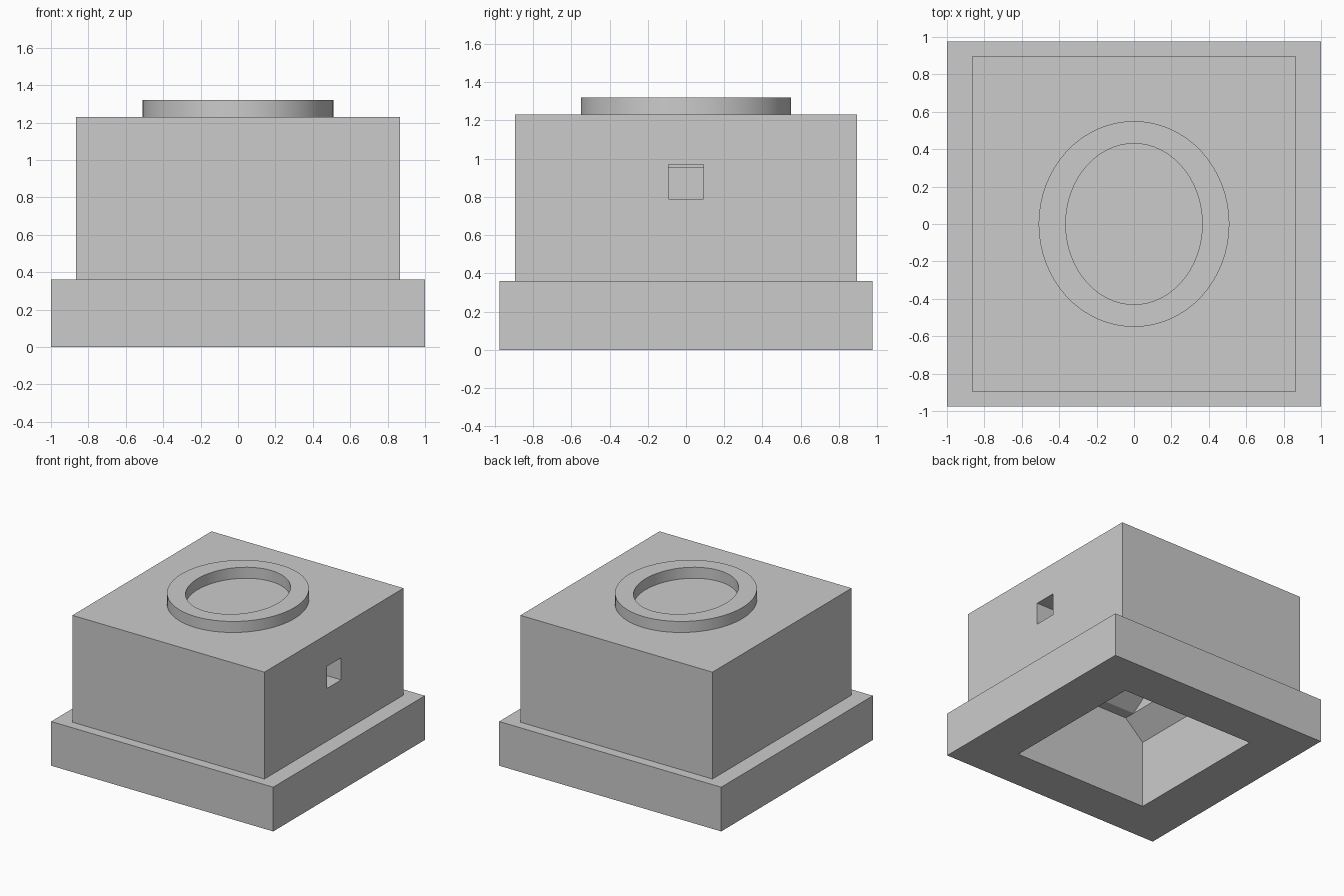
import bpy, bmesh, math
from mathutils import Vector

if "Cube" in bpy.data.objects:
    bpy.data.objects.remove(bpy.data.objects["Cube"])

grey = bpy.data.materials.new("plain grey")
grey.use_nodes = True
colour = (0.6, 0.6, 0.6, 1)
grey.diffuse_color = colour
grey.node_tree.nodes["Principled BSDF"].inputs["Base Color"].default_value = colour


def finish(name, bm):
    bmesh.ops.recalc_face_normals(bm, faces=bm.faces)
    mesh = bpy.data.meshes.new(name)
    bm.to_mesh(mesh)
    bm.free()
    mesh.materials.append(grey)
    obj = bpy.data.objects.new(name, mesh)
    bpy.context.collection.objects.link(obj)
    return obj


def prism(name, points, extrude):
    """Closed outline extruded along a vector."""
    bm = bmesh.new()
    face = bm.faces.new([bm.verts.new(p) for p in points])
    new = bmesh.ops.extrude_face_region(bm, geom=[face])["geom"]
    verts = [v for v in new if isinstance(v, bmesh.types.BMVert)]
    bmesh.ops.translate(bm, verts=verts, vec=Vector(extrude))
    return finish(name, bm)


def box(name, x0, x1, y, z0, z1):
    outline = [(x0, -y, z0), (x1, -y, z0), (x1, y, z0), (x0, y, z0)]
    return prism(name, outline, (0, 0, z1 - z0))


def combine(target, tool, operation):
    """Apply a boolean and remove the tool."""
    tool.hide_render = True
    mod = target.modifiers.new("combine", "BOOLEAN")
    mod.operation, mod.object, mod.solver = operation, tool, "EXACT"
    bpy.context.view_layer.objects.active = target
    bpy.ops.object.modifier_apply(modifier=mod.name)
    bpy.data.objects.remove(tool)


# Stepped housing: wide plinth with a tall body
housing = box("housing", -1, 1, 0.975, 0, 0.36)
combine(housing, box("body", -0.865, 0.865, 0.895, 0.2, 1.23), "UNION")

# Lower cavity, open below, with shoulders sloping in from the sides
half = [(0.605, -0.1), (0.605, 0.55), (0.44, 0.70)]
profile = half + [(-x, z) for x, z in reversed(half)]
combine(housing, prism("lower_cavity", [(x, -0.62, z) for x, z in profile],
                       (0, 1.24, 0)), "DIFFERENCE")

# Upper cavity, narrowing towards the middle from front and back
half = [(0.544, 0.69), (0.17, 0.95)]
profile = half + [(-y, z) for y, z in reversed(half)]
combine(housing, prism("upper_cavity", [(-0.44, y, z) for y, z in profile],
                       (0.88, 0, 0)), "DIFFERENCE")

# Square port through the left wall
combine(housing, box("port", 0.38, 1.1, 0.092, 0.79, 0.97), "DIFFERENCE")

# Raised oval collar on the top
bm = bmesh.new()
count = 64
rows = []
for rx, ry, z in [(0.51, 0.55, 1.23), (0.51, 0.55, 1.32),
                  (0.365, 0.43, 1.32), (0.365, 0.43, 1.23)]:
    angles = [2 * math.pi * i / count for i in range(count)]
    rows.append([bm.verts.new((rx * math.cos(a), ry * math.sin(a), z)) for a in angles])
for r in range(4):
    a, b = rows[r], rows[(r + 1) % 4]
    for i in range(count):
        j = (i + 1) % count
        bm.faces.new((a[i], a[j], b[j], b[i]))
collar = finish("oval_collar", bm)
bpy.ops.object.select_all(action="DESELECT")
collar.select_set(True)
bpy.context.view_layer.objects.active = collar
bpy.ops.object.shade_smooth_by_angle(angle=math.radians(30))
